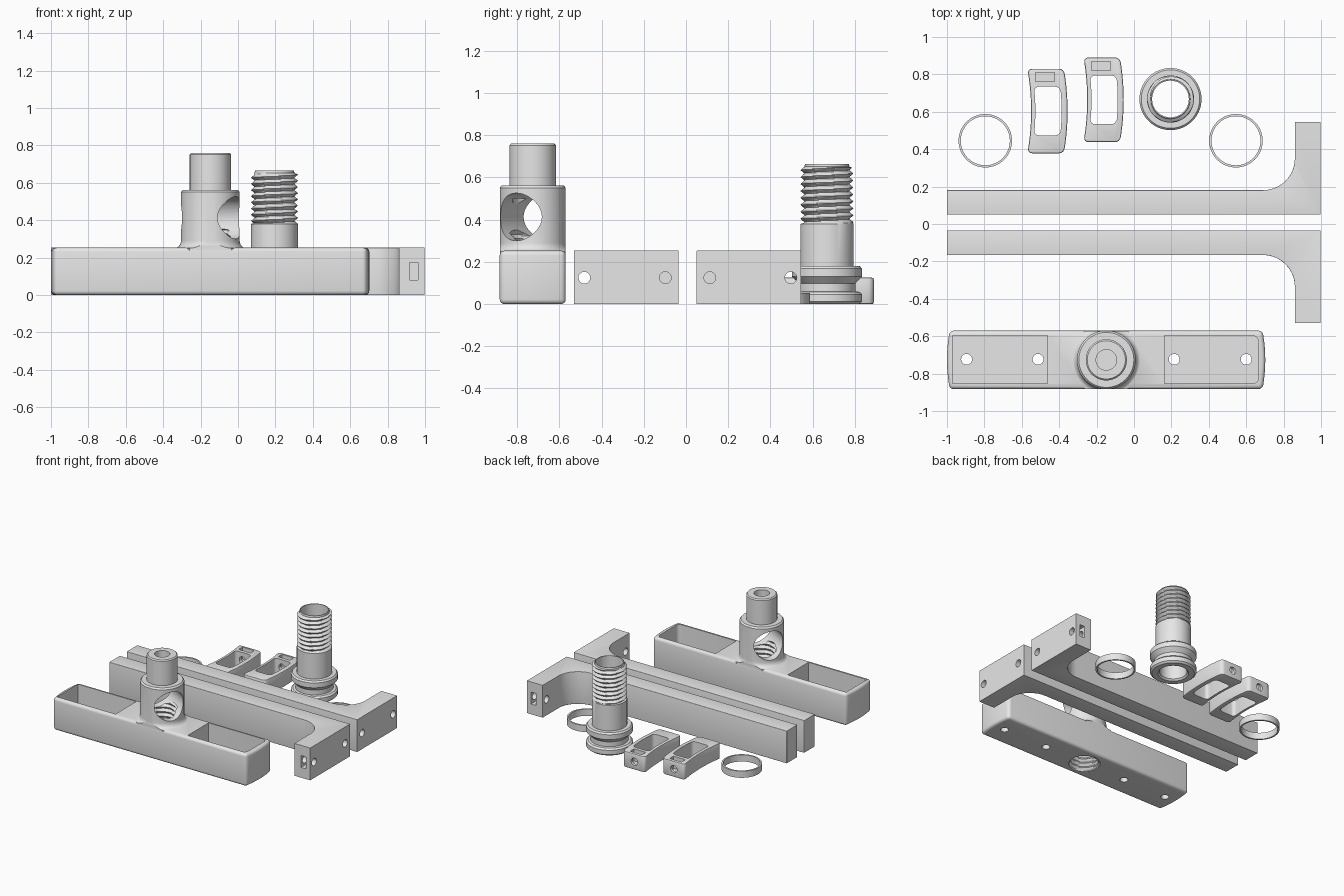
import bpy, bmesh, math
from mathutils import Matrix, Vector

if "Cube" in bpy.data.objects:
    bpy.data.objects.remove(bpy.data.objects["Cube"])

grey = bpy.data.materials.new("light_grey")
grey.diffuse_color = (0.8, 0.8, 0.8, 1)
grey.use_nodes = True
grey.node_tree.nodes["Principled BSDF"].inputs["Base Color"].default_value = grey.diffuse_color


def finish(name, bm):
    bmesh.ops.recalc_face_normals(bm, faces=bm.faces[:])
    me = bpy.data.meshes.new(name)
    bm.to_mesh(me)
    bm.free()
    ob = bpy.data.objects.new(name, me)
    bpy.context.collection.objects.link(ob)
    return ob


def arc(p, q, sag, n=10):
    """Shallow bow from p to q, bulging right of the travel direction."""
    p, q = Vector(p), Vector(q)
    d = (q - p).normalized()
    out = Vector((d.y, -d.x))
    return [tuple(p.lerp(q, i / n) + out * sag * 4 * (i / n) * (1 - i / n)) for i in range(n + 1)]


def prism(pts, z0, z1):
    bm = bmesh.new()
    face = bm.faces.new([bm.verts.new((x, y, z0)) for x, y in pts])
    top = bmesh.ops.extrude_face_region(bm, geom=[face])["geom"]
    bmesh.ops.translate(bm, vec=(0, 0, z1 - z0), verts=[v for v in top if isinstance(v, bmesh.types.BMVert)])
    bmesh.ops.recalc_face_normals(bm, faces=bm.faces[:])
    return bm


def vertical(e):
    return abs(e.verts[0].co.z - e.verts[1].co.z) > 0.01


def bevel(bm, width, rule, seg=4):
    edges = [e for e in bm.edges if e.calc_face_angle(0) > 0.6 and rule(e)]
    bmesh.ops.bevel(bm, geom=edges, offset=width, segments=seg, profile=0.5, affect='EDGES', clamp_overlap=True)


def box(x0, x1, y0, y1, z0, z1, corner=0, rule=vertical):
    bm = prism([(x0, y0), (x1, y0), (x1, y1), (x0, y1)], z0, z1)
    if corner:
        bevel(bm, corner, rule)
    return finish("cutter", bm)


def rod(p, q, r):
    p, q = Vector(p), Vector(q)
    bm = bmesh.new()
    m = Matrix.Translation((p + q) / 2) @ (q - p).to_track_quat('Z', 'Y').to_matrix().to_4x4()
    bmesh.ops.create_cone(bm, cap_ends=True, segments=40, radius1=r, radius2=r, depth=(q - p).length, matrix=m)
    return finish("cutter", bm)


def lathe(name, profile, cx, cy, thread=None, closed=True, seg=64):
    """Revolve (r, z) points; thread = (z0, z1, pitch, height) adds a helical ridge."""
    bm = bmesh.new()
    rings = []
    for r, z in profile:
        ring = []
        for i in range(seg):
            t, rr = i / seg, r
            if thread and thread[0] < z < thread[1] and r >= thread[4]:
                f = (z / thread[2] - t) % 1
                rr += thread[3] * (1 - abs(2 * f - 1))
            a = 2 * math.pi * t
            ring.append(bm.verts.new((cx + rr * math.cos(a), cy + rr * math.sin(a), z)))
        rings.append(ring)
    pairs = list(zip(rings, rings[1:]))
    if closed:
        pairs.append((rings[-1], rings[0]))
    else:
        bm.faces.new(rings[0])
        bm.faces.new(rings[-1])
    for a, b in pairs:
        for i in range(seg):
            j = (i + 1) % seg
            bm.faces.new((a[i], a[j], b[j], b[i]))
    return finish(name, bm)


def combine(ob, tool, op='DIFFERENCE'):
    m = ob.modifiers.new("b", 'BOOLEAN')
    m.operation, m.solver, m.object = op, 'EXACT', tool
    bpy.context.view_layer.update()
    dg = bpy.context.evaluated_depsgraph_get()
    me = bpy.data.meshes.new_from_object(ob.evaluated_get(dg))
    ob.modifiers.clear()
    ob.data = me
    bpy.data.objects.remove(tool)


def steps(r, z0, z1, dz):
    n = round((z1 - z0) / dz)
    return [(r, z0 + (z1 - z0) * i / n) for i in range(n + 1)]


# Handle body: long block with bowed ends
Y0, Y1, CX, CY = -0.883, -0.57, -0.148, -0.7265
bm = prism(arc((-0.985, Y1), (-0.985, Y0), 0.015) + arc((0.687, Y0), (0.687, Y1), 0.015), 0, 0.253)
bevel(bm, 0.022, lambda e: True)
body = finish("handle_body", bm)

# Tower with flared foot, trimmed to the block's width
flare = [(0.157 + 0.035 * (1 - math.sin(a)), 0.29 - 0.04 * math.cos(a))
         for a in [math.pi / 2 * i / 6 for i in range(7)]]
tower = lathe("tower", [(0.192, 0.12)] + flare + [(0.157, 0.55), (0.147, 0.562), (0.11, 0.562),
              (0.11, 0.752), (0.102, 0.76)], CX, CY, closed=False)
combine(tower, box(-0.5, 0.3, Y0 + 0.001, Y1 - 0.001, 0.05, 1), 'INTERSECT')
combine(body, tower, 'UNION')

# Pockets, screw holes, cross hole, top hole and threaded bore
combine(body, box(-0.97, -0.463, -0.854, -0.597, 0.06, 0.4))
combine(body, box(0.163, 0.665, -0.854, -0.597, 0.06, 0.4, 0.03,
                  lambda e: vertical(e) and e.verts[0].co.x > 0.5))
for x in (-0.895, -0.513, 0.215, 0.6):
    combine(body, rod((x, CY + 0.003, -0.1), (x, CY + 0.003, 0.2), 0.029))
dx, dy = 0.4 * math.cos(math.radians(30)), -0.4 * math.sin(math.radians(30))
bore = lathe("cutter", [(0.112, -0.05), (0.112, 0.005)] + steps(0.095, 0.01, 0.36, 0.036 / 6) + [(0.095, 0.5)],
             CX, CY, (0.009, 0.35, 0.036, 0.018, 0.09), closed=False, seg=48)
combine(body, bore)
combine(body, rod((CX - dx, CY - dy, 0.413), (CX + dx, CY + dy, 0.413), 0.113))
combine(body, rod((CX, CY, 0.6), (CX, CY, 0.9), 0.055))


# L-shaped arms, mirrored
def arm(name, flip):
    fillet = [(0.69 + 0.17 * math.cos(a), 0.351 - 0.17 * math.sin(a))
              for a in [math.pi / 2 * i / 14 for i in range(15)]]
    bm = prism([(-1, 0.05), (0.997, 0.05), (0.997, 0.545), (0.86, 0.545)] + fillet + [(-1, 0.181)], 0, 0.253)

    def rounded(e):
        x = (e.verts[0].co.x + e.verts[1].co.x) / 2
        return x < (-0.9 if vertical(e) else 0.858)
    bevel(bm, 0.025, rounded)
    ob = finish(name, bm)
    combine(ob, rod((0.85, 0.113, 0.125), (1.1, 0.113, 0.125), 0.028))
    combine(ob, rod((0.8, 0.497, 0.125), (1.1, 0.497, 0.125), 0.028))
    combine(ob, box(0.917, 0.962, 0.465, 0.6, 0.08, 0.173))
    if flip:
        ob.data.transform(Matrix.Translation((0, 0.015, 0)) @ Matrix.Diagonal((1, -1, 1, 1)))
        ob.data.flip_normals()


arm("rear_arm", False)
arm("front_arm", True)

# Hollow threaded screw with grooved collar
pitch = 0.033
lathe("threaded_screw", [(0.098, 0.012), (0.11, 0), (0.152, 0), (0.166, 0.012), (0.166, 0.046), (0.154, 0.058),
      (0.135, 0.06), (0.135, 0.098), (0.166, 0.13), (0.166, 0.168), (0.156, 0.18), (0.126, 0.18), (0.126, 0.38)]
      + steps(0.106, 0.384, 0.655, pitch / 8) + [(0.104, 0.665), (0.098, 0.665)],
      0.195, 0.668, (0.383, 0.648, pitch, 0.02, 0.105))

# Thin rings
for name, x in (("left_ring", -0.795), ("right_ring", 0.545)):
    lathe(name, [(0.131, 0), (0.143, 0), (0.143, 0.052), (0.131, 0.052)], x, 0.445)


# Curved clips with window, nut slot and end hole
def clip(name, x, y):
    bm = prism(arc((x + 0.088, y - 0.226), (x + 0.088, y + 0.226), 0.02)
               + arc((x - 0.107, y + 0.226), (x - 0.107, y - 0.226), -0.02), 0, 0.125)
    bevel(bm, 0.025, vertical)
    bevel(bm, 0.008, lambda e: not vertical(e), 2)
    ob = finish(name, bm)
    bm = prism(arc((x + 0.068, y - 0.13), (x + 0.068, y + 0.13), 0.008)
               + arc((x - 0.072, y + 0.13), (x - 0.072, y - 0.13), -0.008), -0.1, 0.3)
    bevel(bm, 0.03, vertical)
    combine(ob, finish("cutter", bm))
    combine(ob, box(x - 0.064, x + 0.038, y + 0.157, y + 0.205, 0.03, 0.3))
    combine(ob, rod((x - 0.012, y + 0.1, 0.063), (x - 0.012, y + 0.4, 0.063), 0.028))


clip("left_clip", -0.463, 0.604)
clip("right_clip", -0.163, 0.664)

# Shared material and shading
for ob in bpy.context.scene.objects:
    ob.data.materials.clear()
    ob.data.materials.append(grey)
    ob.select_set(True)
bpy.context.view_layer.objects.active = body
bpy.ops.object.shade_smooth_by_angle(angle=math.radians(30))
